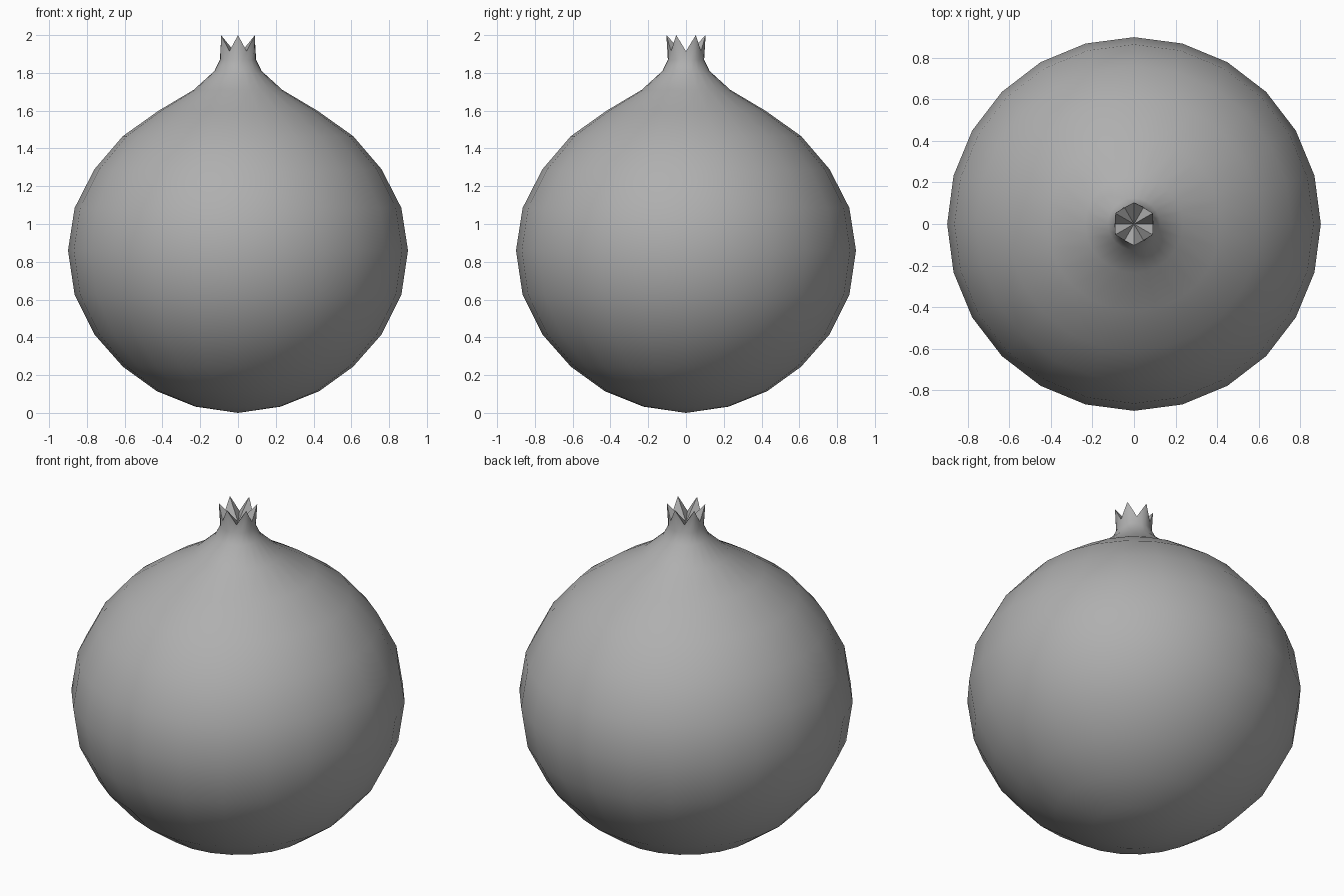
import bpy, bmesh
from math import sin, cos, pi, radians

if "Cube" in bpy.data.objects:
    bpy.data.objects.remove(bpy.data.objects["Cube"])

SEG = 24

# Radius / height profile of the round body up to the neck
PROFILE = [(0.225, 0.033), (0.43, 0.115), (0.61, 0.245), (0.76, 0.415),
           (0.865, 0.625), (0.9, 0.86), (0.865, 1.085), (0.76, 1.29),
           (0.61, 1.465), (0.42, 1.60), (0.235, 1.71), (0.125, 1.81),
           (0.096, 1.87)]

bm = bmesh.new()


def ring(points):
    return [bm.verts.new((r * cos(2 * pi * i / SEG), r * sin(2 * pi * i / SEG), z))
            for i, (r, z) in enumerate(points)]


def fan(centre, loop, flip=False):
    for i in range(SEG):
        a, b = loop[i], loop[(i + 1) % SEG]
        bm.faces.new((centre, b, a) if flip else (centre, a, b))


rings = [ring([p] * SEG) for p in PROFILE]

# Zigzag crown rim: six tips at 30, 90, 150... degrees
RIM = [(0.091, 1.915), (0.094, 1.955), (0.104, 2.0), (0.094, 1.955)]
rings.append(ring([RIM[i % 4] for i in range(SEG)]))

# Body and crown walls
for low, high in zip(rings, rings[1:]):
    for i in range(SEG):
        j = (i + 1) % SEG
        bm.faces.new((low[i], low[j], high[j], high[i]))

# Bottom pole and folded inside of the crown
fan(bm.verts.new((0, 0, 0)), rings[0], flip=True)
fan(bm.verts.new((0, 0, 1.89)), rings[-1])

mesh = bpy.data.meshes.new("fruit")
bm.to_mesh(mesh)
bm.free()
fruit = bpy.data.objects.new("fruit", mesh)
bpy.context.collection.objects.link(fruit)

# Mid grey skin
skin = bpy.data.materials.new("grey_skin")
skin.diffuse_color = (0.43, 0.43, 0.43, 1)
skin.use_nodes = True
skin.node_tree.nodes["Principled BSDF"].inputs["Base Color"].default_value = skin.diffuse_color
mesh.materials.append(skin)

bpy.context.view_layer.objects.active = fruit
fruit.select_set(True)
bpy.ops.object.shade_smooth_by_angle(angle=radians(35))
